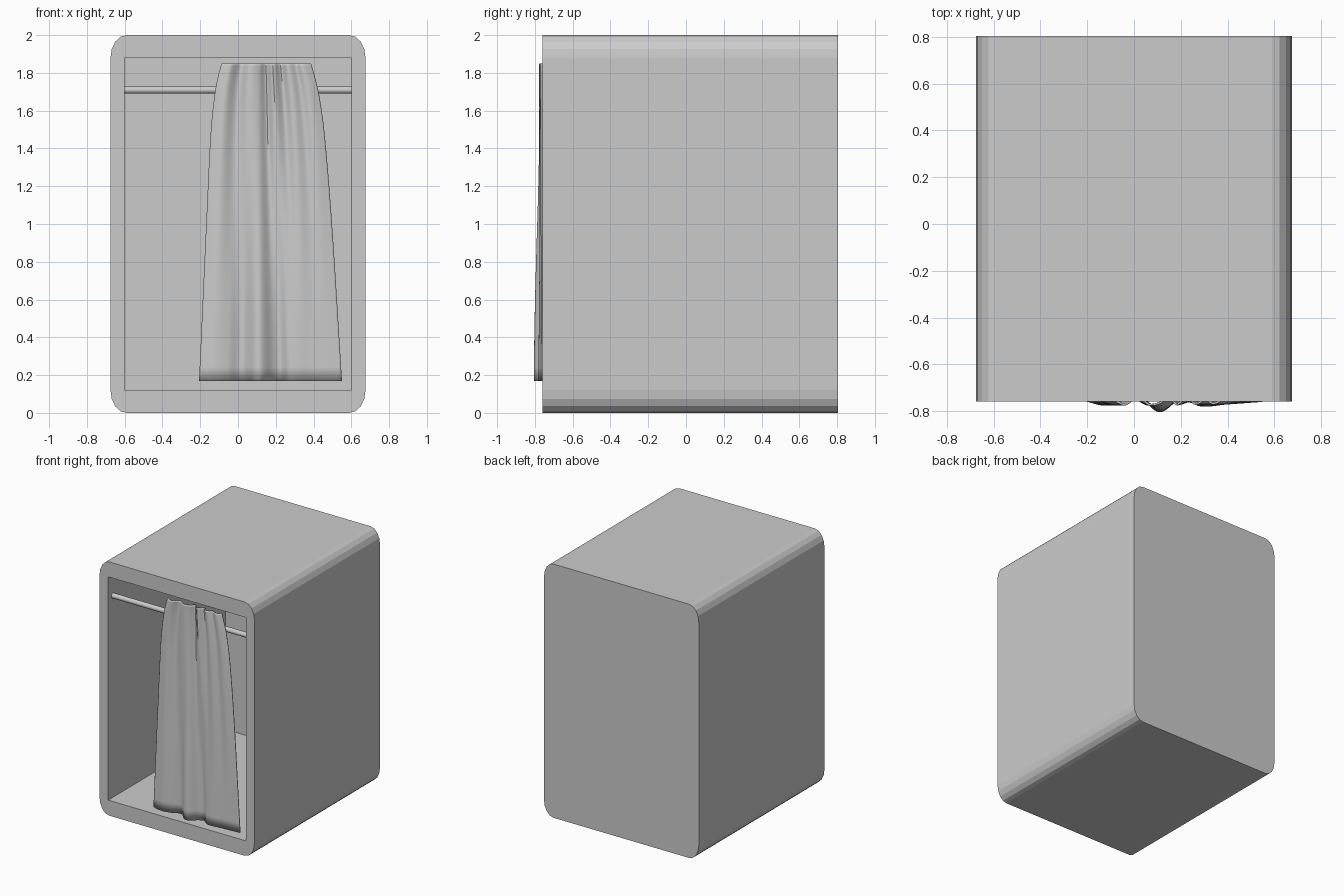
import bpy, bmesh, math

if "Cube" in bpy.data.objects:
    bpy.data.objects.remove(bpy.data.objects["Cube"])


def new_object(name, verts, faces):
    mesh = bpy.data.meshes.new(name)
    mesh.from_pydata(verts, [], faces)
    bm = bmesh.new()
    bm.from_mesh(mesh)
    bmesh.ops.recalc_face_normals(bm, faces=bm.faces)
    bm.to_mesh(mesh)
    bm.free()
    obj = bpy.data.objects.new(name, mesh)
    bpy.context.collection.objects.link(obj)
    return obj


def prism(name, outline, y0, y1):
    n = len(outline)
    verts = [(x, y, z) for y in (y0, y1) for x, z in outline]
    faces = [list(range(n)), list(range(n, 2 * n))]
    faces += [[i, (i + 1) % n, n + (i + 1) % n, n + i] for i in range(n)]
    return new_object(name, verts, faces)


def spline(points, t):
    # smooth interpolation through (position, value) pairs
    for i in range(len(points) - 1):
        if t <= points[i + 1][0] or i == len(points) - 2:
            break
    def slope(k):
        a, b = points[max(k - 1, 0)], points[min(k + 1, len(points) - 1)]
        return (b[1] - a[1]) / (b[0] - a[0])
    (t0, v0), (t1, v1) = points[i], points[i + 1]
    h = t1 - t0
    u = min(max((t - t0) / h, 0), 1)
    return (v0 * (2*u**3 - 3*u**2 + 1) + v1 * (3*u**2 - 2*u**3)
            + h * slope(i) * (u**3 - 2*u**2 + u) + h * slope(i + 1) * (u**3 - u**2))


# cabin: block with rounded long edges, hollowed from the front
W, H, RX, RZ, SEG = 0.675, 2.0, 0.085, 0.12, 4
outline = []
for q, (cx, cz) in enumerate([(W - RX, H - RZ), (RX - W, H - RZ), (RX - W, RZ), (W - RX, RZ)]):
    for k in range(SEG + 1):
        a = math.radians(90 * q + 90 * k / SEG)
        outline.append((cx + RX * math.cos(a), cz + RZ * math.sin(a)))
cabin = prism("cabin_shell", outline, -0.76, 0.805)
cutter = prism("opening_cutter", [(-0.6, 0.12), (0.6, 0.12), (0.6, 1.88), (-0.6, 1.88)], -0.9, 0.70)
cutter.hide_render = True
cutter.hide_set(True)
cut = cabin.modifiers.new("hollow", "BOOLEAN")
cut.operation = "DIFFERENCE"
cut.solver = "EXACT"
cut.object = cutter

# curtain rod
bpy.ops.mesh.primitive_cylinder_add(vertices=16, radius=0.02, depth=1.2,
                                    location=(0, -0.70, 1.71), rotation=(0, math.pi / 2, 0))
bpy.context.object.name = "curtain_rod"
bpy.ops.object.shade_smooth_by_angle()

# curtain: gathered at the top, wider folds at the bottom
left = [(0.17, -0.205), (1.0, -0.167), (1.5, -0.142), (1.7, -0.12), (1.8, -0.10), (1.85, -0.085)]
right = [(0.17, 0.55), (1.0, 0.497), (1.5, 0.455), (1.7, 0.425), (1.8, 0.40), (1.85, 0.385)]
bottom = [(0, -0.755), (0.1, -0.773), (0.2, -0.763), (0.3, -0.737), (0.415, -0.801),
          (0.52, -0.75), (0.57, -0.737), (0.64, -0.775), (0.8, -0.768), (1, -0.757)]
top = [(0, -0.752), (0.1, -0.772), (0.22, -0.74), (0.32, -0.772), (0.42, -0.765),
       (0.5, -0.738), (0.57, -0.772), (0.66, -0.742), (0.74, -0.77), (0.83, -0.752),
       (0.9, -0.768), (1, -0.75)]
COLS, ROWS = 70, 32
verts, faces = [], []
for j in range(ROWS + 1):
    z = 0.17 + 1.68 * (1 - (1 - j / ROWS) ** 1.4)
    h = (z - 0.17) / 1.68
    blend = h * h * (3 - 2 * h)
    for i in range(COLS + 1):
        t = i / COLS
        x = spline(left, z) * (1 - t) + spline(right, z) * t
        y = spline(bottom, t) * (1 - blend) + spline(top, t) * blend
        verts.append((x, y, z))
for j in range(ROWS):
    for i in range(COLS):
        a = j * (COLS + 1) + i
        faces.append((a, a + 1, a + COLS + 2, a + COLS + 1))
curtain = new_object("curtain", verts, faces)
solid = curtain.modifiers.new("thickness", "SOLIDIFY")
solid.thickness = 0.008
solid.offset = 0
bpy.ops.object.select_all(action="DESELECT")
curtain.select_set(True)
bpy.context.view_layer.objects.active = curtain
bpy.ops.object.shade_smooth_by_angle()
